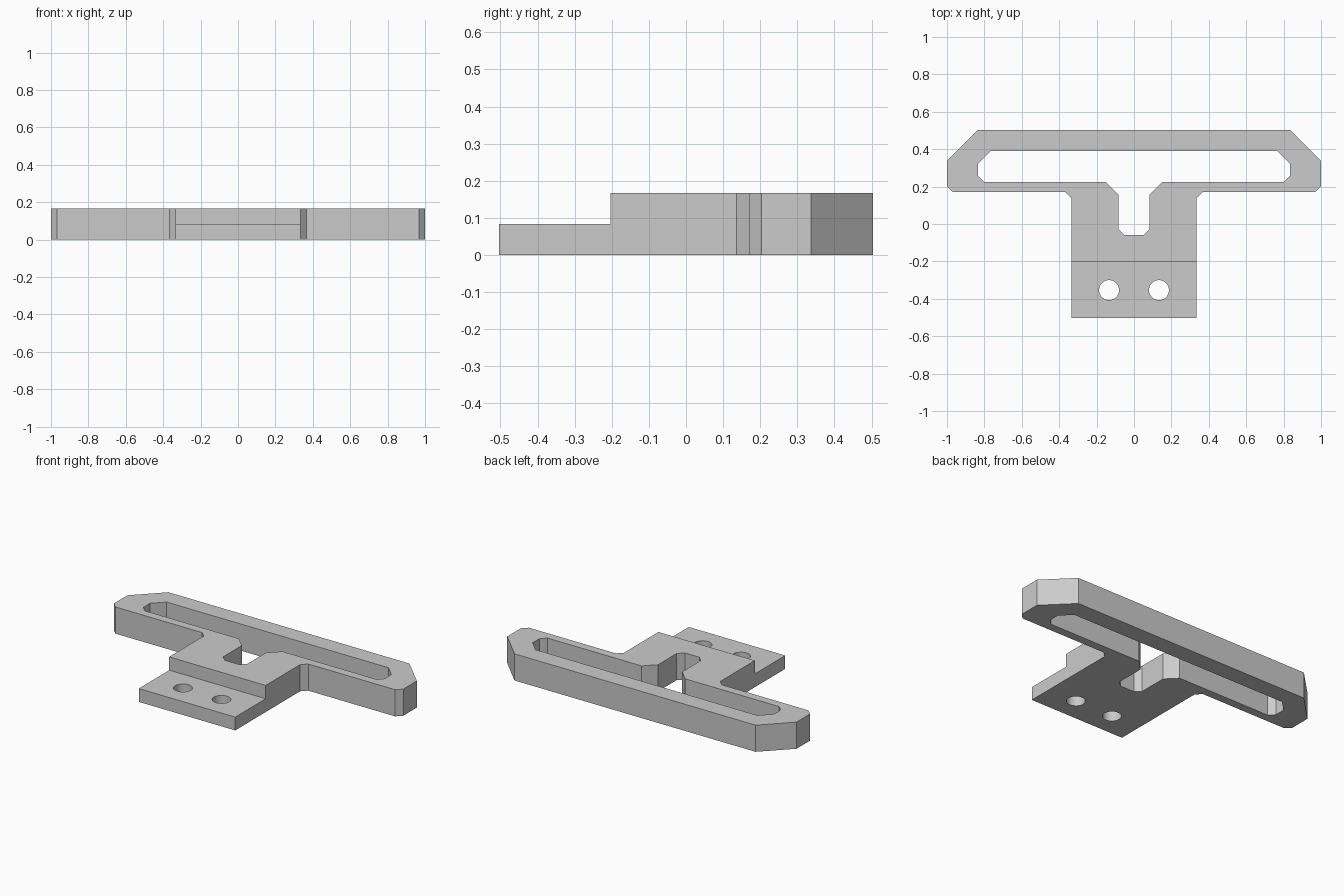
import bpy
import bmesh

MM = 1 / 30            # drawing unit
DEPTH = 30.2           # front-to-back length
THICK, LOW = 5, 2.5    # full and stepped heights

cube = bpy.data.objects.get("Cube")
if cube:
    bpy.data.objects.remove(cube, do_unlink=True)

grey = bpy.data.materials.new("light grey")
grey.use_nodes = True
colour = (0.6, 0.6, 0.6, 1)
grey.diffuse_color = colour
grey.node_tree.nodes["Principled BSDF"].inputs["Base Color"].default_value = colour


def add_object(name, bm):
    bmesh.ops.recalc_face_normals(bm, faces=bm.faces)
    mesh = bpy.data.meshes.new(name)
    bm.to_mesh(mesh)
    bm.free()
    mesh.materials.append(grey)
    obj = bpy.data.objects.new(name, mesh)
    bpy.context.collection.objects.link(obj)
    return obj


def prism(name, half, z0, z1):
    """Extrude a half outline (x, distance from the back) mirrored across x."""
    outline = half + [(-x, d) for x, d in reversed(half)]
    bm = bmesh.new()
    verts = [bm.verts.new((x * MM, (DEPTH / 2 - d) * MM, z0 * MM)) for x, d in outline]
    face = bm.faces.new(verts)
    top = bmesh.ops.extrude_face_region(bm, geom=[face])["geom"]
    moved = [g for g in top if isinstance(g, bmesh.types.BMVert)]
    bmesh.ops.translate(bm, verts=moved, vec=(0, 0, (z1 - z0) * MM))
    return add_object(name, bm)


# T-shaped body with chamfered crossbar
bracket = prism("slotted_bracket", [
    (25, 0), (30, 5), (30, 9), (29, 10), (11, 10), (10, 11), (10, DEPTH)], 0, THICK)

# Long slot joined to the central channel
cutters = [prism("slot_cutter", [
    (23, 3.4), (25, 5.4), (25, 7.4), (24, 8.4), (4.5, 8.4),
    (2.5, 10.4), (2.5, 15.9), (1.5, 16.9)], -1, THICK + 1)]

# Stepped-down mounting tab
cutters.append(prism("step_cutter", [(12, 21.2), (12, 33)], LOW, THICK + 1))

# Two screw holes
for side in (-1, 1):
    bm = bmesh.new()
    bmesh.ops.create_cone(bm, cap_ends=True, segments=48, radius1=1.6 * MM,
                          radius2=1.6 * MM, depth=20 * MM)
    bmesh.ops.translate(bm, verts=bm.verts, vec=(side * 4 * MM, (DEPTH / 2 - 25.7) * MM, 0))
    cutters.append(add_object("screw_hole_cutter", bm))

for cutter in cutters:
    cutter.hide_render = True
    mod = bracket.modifiers.new(cutter.name, 'BOOLEAN')
    mod.operation = 'DIFFERENCE'
    mod.solver = 'EXACT'
    mod.object = cutter

# Bake the cuts and discard the cutters
bpy.context.view_layer.update()
evaluated = bracket.evaluated_get(bpy.context.evaluated_depsgraph_get())
bracket_mesh = bpy.data.meshes.new_from_object(evaluated)
bracket.modifiers.clear()
bracket.data = bracket_mesh
for cutter in cutters:
    bpy.data.objects.remove(cutter, do_unlink=True)

# Smooth only the hole walls
bpy.ops.object.select_all(action='DESELECT')
bracket.select_set(True)
bpy.context.view_layer.objects.active = bracket
bpy.ops.object.shade_smooth_by_angle(angle=0.35)
